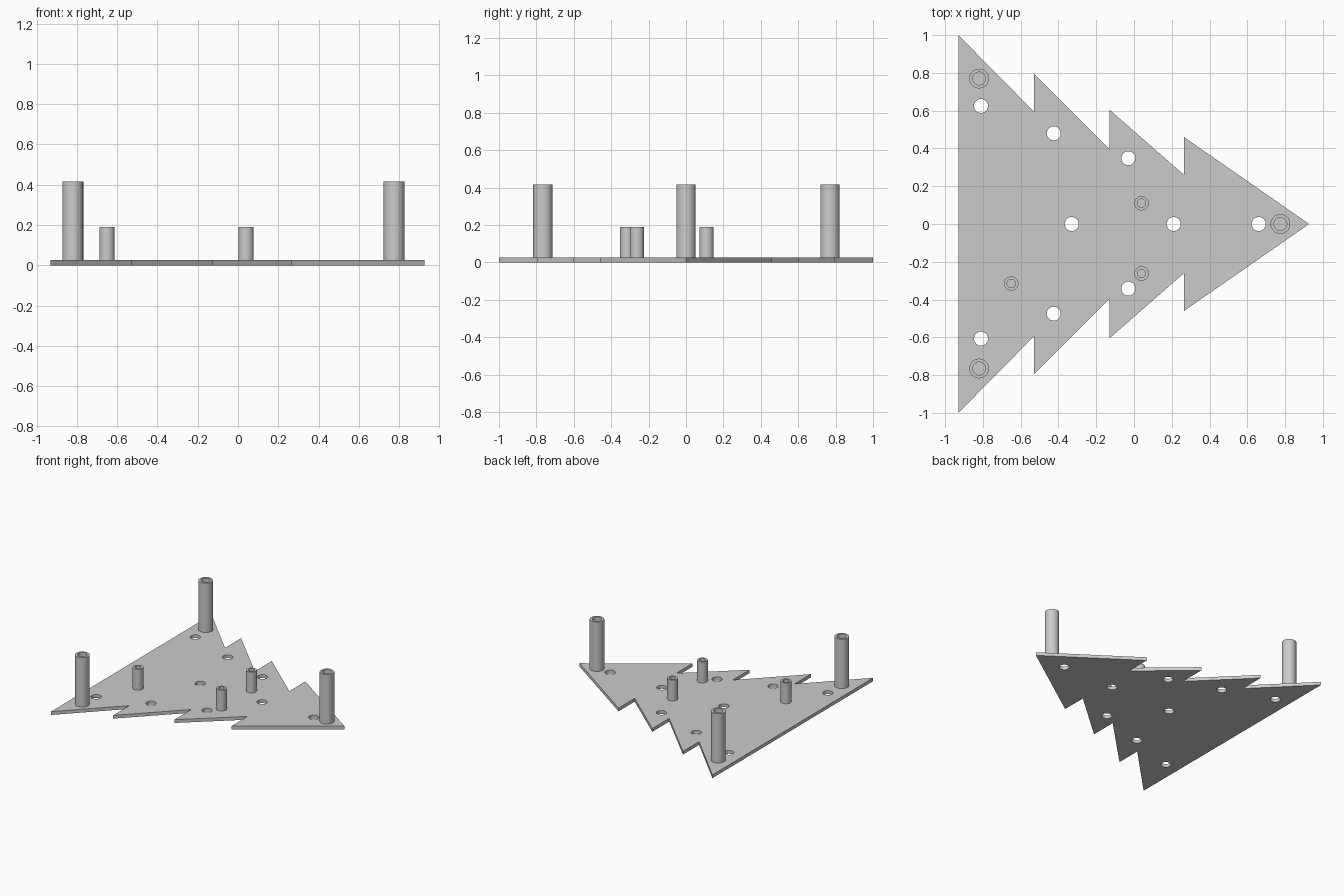
import bpy, bmesh
from math import cos, sin, tau

cube = bpy.data.objects.get("Cube")
if cube:
    bpy.data.objects.remove(cube, do_unlink=True)

grey = bpy.data.materials.new("light grey")
grey.use_nodes = True
grey.diffuse_color = (0.6, 0.6, 0.6, 1)
grey.node_tree.nodes["Principled BSDF"].inputs["Base Color"].default_value = (0.6, 0.6, 0.6, 1)

THICK = 0.026
SIDES = 40


def circle(x, y, r):
    return [(x + r * cos(tau * i / SIDES), y + r * sin(tau * i / SIDES)) for i in range(SIDES)]


def extrude_loops(name, loops, z0, z1):
    """Solid made of an outer loop with hole loops, from z0 to z1."""
    curve = bpy.data.curves.new(name + "_profile", "CURVE")
    curve.dimensions = "2D"
    curve.fill_mode = "BOTH"
    curve.extrude = (z1 - z0) / 2
    for pts in loops:
        spline = curve.splines.new("POLY")
        spline.points.add(len(pts) - 1)
        for p, (x, y) in zip(spline.points, pts):
            p.co = (x, y, 0, 1)
        spline.use_cyclic_u = True
    temp = bpy.data.objects.new(name + "_profile", curve)
    bpy.context.collection.objects.link(temp)
    deps = bpy.context.evaluated_depsgraph_get()
    mesh = bpy.data.meshes.new_from_object(temp.evaluated_get(deps))
    bpy.data.objects.remove(temp, do_unlink=True)
    bpy.data.curves.remove(curve)

    bm = bmesh.new()
    bm.from_mesh(mesh)
    bmesh.ops.remove_doubles(bm, verts=bm.verts, dist=1e-5)
    bmesh.ops.translate(bm, verts=bm.verts, vec=(0, 0, (z0 + z1) / 2))
    bmesh.ops.recalc_face_normals(bm, faces=bm.faces)
    bm.to_mesh(mesh)
    bm.free()
    mesh.materials.clear()
    mesh.materials.append(grey)
    obj = bpy.data.objects.new(name, mesh)
    bpy.context.collection.objects.link(obj)
    bpy.ops.object.select_all(action="DESELECT")
    obj.select_set(True)
    bpy.context.view_layer.objects.active = obj
    bpy.ops.object.shade_smooth_by_angle(angle=0.6)
    return obj


# Tree-shaped base plate with round through holes
half = [(-0.93, 1), (-0.53, 0.595), (-0.53, 0.795), (-0.13, 0.395),
        (-0.13, 0.605), (0.265, 0.26), (0.265, 0.46)]
outline = half + [(0.927, 0)] + [(x, -y) for x, y in reversed(half)]
holes = [(-0.81, 0.625), (-0.81, -0.607), (-0.425, 0.48), (-0.425, -0.475),
         (-0.03, 0.348), (-0.03, -0.342), (-0.33, 0), (0.21, 0), (0.66, 0)]
extrude_loops("base_plate", [outline] + [circle(x, y, 0.037) for x, y in holes], 0, THICK)

# Hollow standoffs: three tall at the corners, three short inside
for name, places, outer, bore, top in (
        ("tall_post", [(-0.82, 0.77), (-0.82, -0.765), (0.775, 0)], 0.052, 0.034, 0.415),
        ("short_post", [(0.04, 0.11), (0.04, -0.262), (-0.65, -0.315)], 0.038, 0.022, 0.19)):
    for i, (x, y) in enumerate(places, 1):
        extrude_loops(f"{name}_{i}", [circle(x, y, outer), circle(x, y, bore)], THICK, top)
